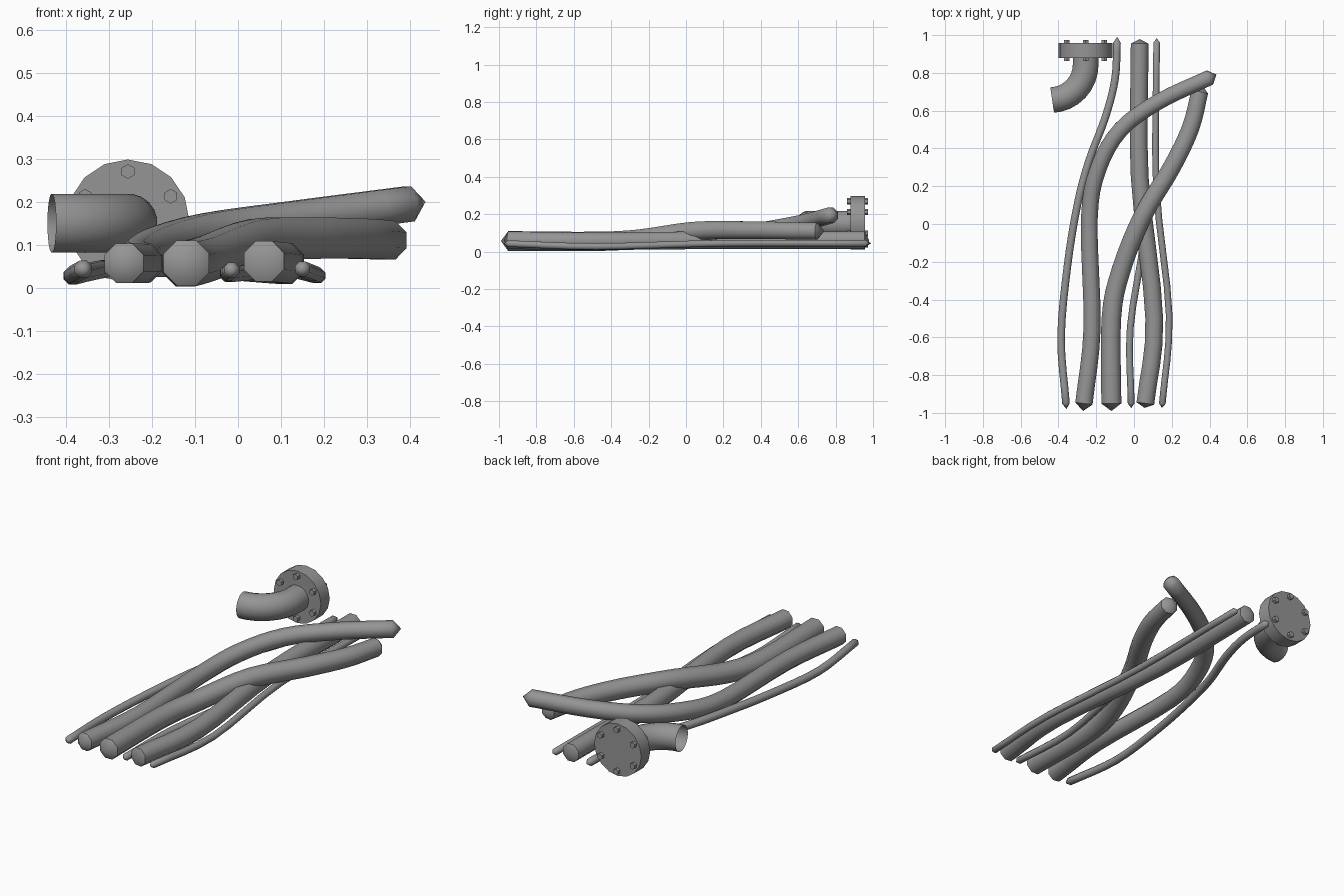
import bpy, bmesh, math
from mathutils import Vector, Matrix

if "Cube" in bpy.data.objects:
    bpy.data.objects.remove(bpy.data.objects["Cube"])

grey = bpy.data.materials.new("dark_grey")
grey.diffuse_color = (.3, .3, .3, 1)
grey.use_nodes = True
grey.node_tree.nodes["Principled BSDF"].inputs["Base Color"].default_value = grey.diffuse_color


def finish(name, bm, angle=40):
    bmesh.ops.recalc_face_normals(bm, faces=bm.faces)
    me = bpy.data.meshes.new(name)
    bm.to_mesh(me)
    bm.free()
    me.materials.append(grey)
    ob = bpy.data.objects.new(name, me)
    bpy.context.collection.objects.link(ob)
    bpy.ops.object.select_all(action='DESELECT')
    bpy.context.view_layer.objects.active = ob
    ob.select_set(True)
    bpy.ops.object.shade_smooth_by_angle(angle=math.radians(angle))
    return ob


def smooth_path(pts, steps=4):
    # Catmull-Rom through the points
    p = [Vector(q) for q in pts]
    p = [2 * p[0] - p[1]] + p + [2 * p[-1] - p[-2]]
    out = []
    for a, b, c, d in zip(p, p[1:], p[2:], p[3:]):
        for k in range(steps):
            t = k / steps
            out.append(0.5 * (2 * b + (c - a) * t + (2 * a - 5 * b + 4 * c - d) * t * t
                              + (3 * b - a - 3 * c + d) * t ** 3))
    return out + [p[-2]]


def sweep(name, pos, r0, r1, sides, tip_len=.04):
    # Tube along a path, radius r0 to r1, with pointed end caps
    bm = bmesh.new()
    rings, n = [], len(pos)
    tang = [(pos[min(i + 1, n - 1)] - pos[max(i - 1, 0)]).normalized() for i in range(n)]
    for i, (q, t) in enumerate(zip(pos, tang)):
        side = t.cross(Vector((0, 0, 1))).normalized()
        up = side.cross(t)
        r = (r0 + (r1 - r0) * i / (n - 1)) / math.cos(math.pi / sides)
        angs = [2 * math.pi * (j + 0.5) / sides for j in range(sides)]
        rings.append([bm.verts.new(q + r * (math.cos(a) * side + math.sin(a) * up)) for a in angs])
    for a, b in zip(rings, rings[1:]):
        for j in range(sides):
            k = (j + 1) % sides
            bm.faces.new((a[j], a[k], b[k], b[j]))
    if tip_len:
        for i, s in ((0, -1), (n - 1, 1)):
            tip = bm.verts.new(pos[i] + s * tang[i] * tip_len)
            for j in range(sides):
                bm.faces.new((rings[i][j], rings[i][(j + 1) % sides], tip))
    # Smooth along the octagonal sides, crisp at the pointed caps
    return finish(name, bm, 46)


def floor_cable(name, pts, z, sag, r, tip_len=.024):
    # Cable lying on the floor, sagging around its front bend
    path = [Vector((x, y, z - sag * (1 - min(1, abs(y + .5) / .5)))) for x, y in pts]
    sweep(name, smooth_path(path), r, r, 8, tip_len)


# Cables lying flat
floor_cable("thin_cable_left", [(-.36, -.95), (-.386, -.6), (-.352, -.22), (-.3, .1), (-.24, .33),
                                (-.15, .57), (-.1, .77), (-.09, .96)], .045, .022, .02, .03)
floor_cable("thin_cable_middle", [(-.015, -.95), (-.02, -.55), (.05, -.1), (.04, .08)],
            .042, .012, .018)
floor_cable("thick_cable_right", [(.06, -.95), (.107, -.5), (.03, .25), (.03, .955)],
            .062, .006, .047)
floor_cable("thin_cable_right", [(.15, -.95), (.186, -.48), (.118, .2), (.12, .96)],
            .045, .018, .0175)

# Cables crossing over the others
left = [(-.265, -.95, .057), (-.222, -.55, .057), (-.237, .02, .065), (-.19, .29, .095),
        (-.07, .5, .13), (.135, .65, .16), (.4, .775, .195)]
sweep("thick_cable_left", smooth_path(left), .046, .041, 8)
middle = [(-.12, -.95, .057), (-.12, -.5, .055), (-.07, -.25, .068), (.045, .04, .11),
          (.2, .3, .115), (.3, .51, .113), (.348, .7, .11)]
sweep("thick_cable_middle", smooth_path(middle), .053, .045, 8)

# Open elbow pipe
cx, cz = -.256, .155
bend = .187
elbow = [Vector((cx, .885, .15))]
for i in range(9):
    a = math.radians(87 * i / 8)
    elbow.append(Vector((cx - bend + bend * math.cos(a), .843 - bend * math.sin(a), .15)))
sweep("elbow_pipe", elbow, .068, .068, 20, tip_len=0)


def cylinder(bm, x, z, y0, y1, r, sides):
    m = Matrix.Translation((x, (y0 + y1) / 2, z)) @ Matrix.Rotation(math.pi / 2, 4, 'X')
    bmesh.ops.create_cone(bm, cap_ends=True, segments=sides, radius1=r, radius2=r,
                          depth=y1 - y0, matrix=m)


# Flange disc
bm = bmesh.new()
cylinder(bm, cx, cz, .88, .957, .143, 16)
finish("flange", bm, 30)

# Six hexagonal bolts, heads on both faces
bm = bmesh.new()
for i in range(6):
    a = math.radians(90 + 60 * i)
    x, z = cx + .115 * math.cos(a), cz + .115 * math.sin(a)
    cylinder(bm, x, z, .862, .88, .017, 6)
    cylinder(bm, x, z, .957, .974, .017, 6)
finish("flange_bolts", bm, 30)
